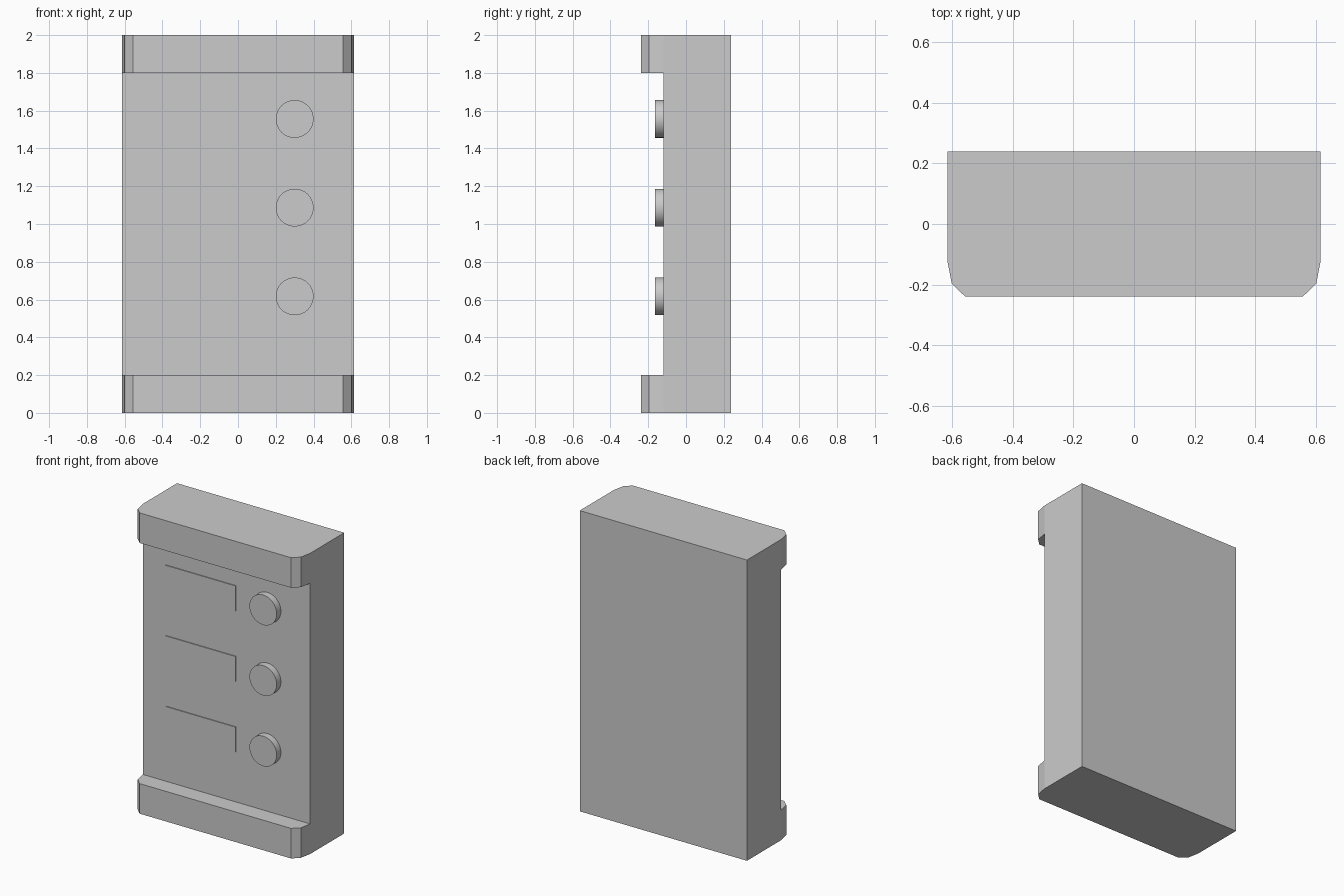
import bpy, bmesh, math

if "Cube" in bpy.data.objects:
    bpy.data.objects.remove(bpy.data.objects["Cube"])

FACE_Y = -0.12   # recessed front panel plane


def box(name, lo, hi):
    bpy.ops.mesh.primitive_cube_add(size=1, location=[(a + b) / 2 for a, b in zip(lo, hi)])
    ob = bpy.context.object
    ob.name = name
    ob.scale = [b - a for a, b in zip(lo, hi)]
    bpy.ops.object.transform_apply(location=False, rotation=False, scale=True)
    return ob


def prism(name, outline, height):
    bm = bmesh.new()
    base = bm.faces.new([bm.verts.new((x, y, 0)) for x, y in outline])
    top = bmesh.ops.extrude_face_region(bm, geom=[base])["geom"]
    bmesh.ops.translate(bm, vec=(0, 0, height),
                        verts=[g for g in top if isinstance(g, bmesh.types.BMVert)])
    bmesh.ops.recalc_face_normals(bm, faces=bm.faces)
    me = bpy.data.meshes.new(name)
    bm.to_mesh(me)
    bm.free()
    ob = bpy.data.objects.new(name, me)
    bpy.context.collection.objects.link(ob)
    return ob


# Housing: plan outline with chamfered front corners, extruded to full height
right = [(0.615, 0.238), (0.615, FACE_Y), (0.60, -0.197), (0.557, -0.238)]
housing = prism("housing", right + [(-x, y) for x, y in reversed(right)], 2.0)

# Cut the middle of the front back, leaving the top and bottom lips
cutter = box("panel_cutter", (-1, -0.5, 0.2), (1, FACE_Y, 1.8))
cutter.hide_render = True
mod = housing.modifiers.new("panel_recess", "BOOLEAN")
mod.operation = "DIFFERENCE"
mod.solver = "EXACT"
mod.object = cutter
bpy.context.view_layer.objects.active = housing
bpy.ops.object.modifier_apply(modifier=mod.name)
bpy.data.objects.remove(cutter)

# Three rows: thin name plate and round push button
for i in range(3):
    z = 0.617 + 0.4695 * i
    box(f"name_plate_{i + 1}", (-0.445, FACE_Y - 0.006, z - 0.083),
        (0.07, FACE_Y + 0.01, z + 0.083))
    bpy.ops.mesh.primitive_cylinder_add(vertices=32, radius=0.1, depth=0.055,
                                        location=(0.30, FACE_Y - 0.0175, z),
                                        rotation=(math.pi / 2, 0, 0))
    bpy.context.object.name = f"push_button_{i + 1}"
    bpy.ops.object.shade_smooth_by_angle(angle=math.radians(30))
